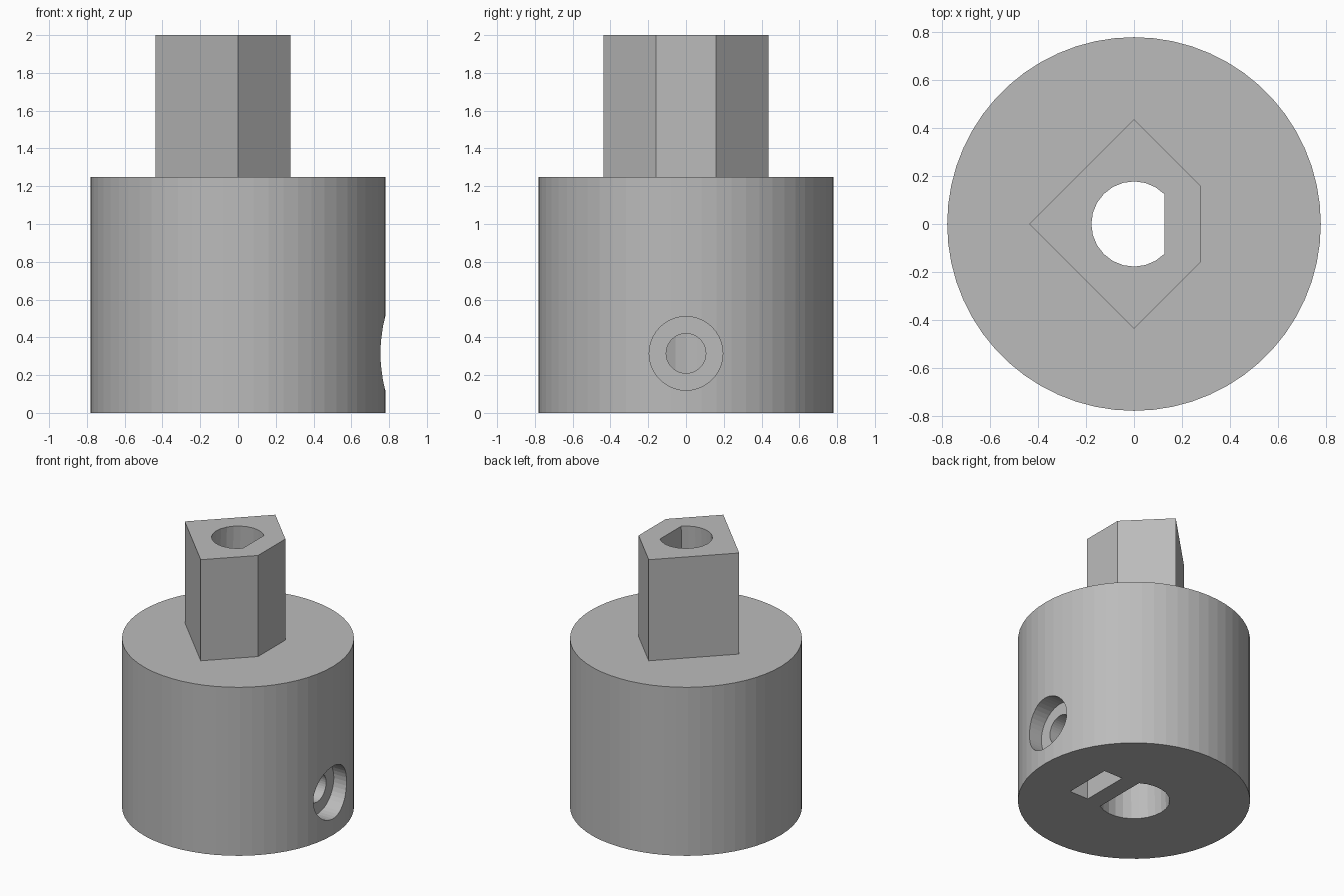
import bpy, bmesh, math

if "Cube" in bpy.data.objects:
    bpy.data.objects.remove(bpy.data.objects["Cube"])

grey = bpy.data.materials.new("light_grey")
grey.diffuse_color = (0.50, 0.50, 0.50, 1)
grey.use_nodes = True
grey.node_tree.nodes["Principled BSDF"].inputs["Base Color"].default_value = grey.diffuse_color


def loft(name, rings):
    """Closed solid through stacked rings of equal point count."""
    bm = bmesh.new()
    loops = [[bm.verts.new(p) for p in ring] for ring in rings]
    n = len(loops[0])
    bm.faces.new(loops[0])
    bm.faces.new(loops[-1])
    for a, b in zip(loops, loops[1:]):
        for i in range(n):
            j = (i + 1) % n
            bm.faces.new((a[i], a[j], b[j], b[i]))
    bmesh.ops.recalc_face_normals(bm, faces=bm.faces)
    mesh = bpy.data.meshes.new(name)
    bm.to_mesh(mesh)
    bm.free()
    mesh.materials.append(grey)
    obj = bpy.data.objects.new(name, mesh)
    bpy.context.collection.objects.link(obj)
    return obj


def circle(r, n):
    return [(r * math.cos(2 * math.pi * i / n), r * math.sin(2 * math.pi * i / n))
            for i in range(n)]


def prism_z(name, outline, z0, z1):
    return loft(name, [[(x, y, z) for x, y in outline] for z in (z0, z1)])


def rod_x(name, r, x0, x1, z, n=40):
    return loft(name, [[(x, a, z + b) for a, b in circle(r, n)] for x in (x0, x1)])


def d_ring(r, z, flat=0.127, n=18):
    """Round ring with one side cut flat."""
    a0 = math.acos(flat / r)
    steps = [a0 + (2 * math.pi - 2 * a0) * i / n for i in range(n + 1)]
    return [(r * math.cos(a), r * math.sin(a), z) for a in steps]


def combine(target, other, operation):
    mod = target.modifiers.new(operation.lower(), "BOOLEAN")
    mod.object, mod.operation, mod.solver = other, operation, "EXACT"
    bpy.context.view_layer.objects.active = target
    bpy.ops.object.modifier_apply(modifier=mod.name)
    bpy.data.objects.remove(other)


# Round body with the clipped square drive stem
coupler = prism_z("shaft_coupler", circle(0.78, 60), 0, 1.25)
stem = prism_z("stem", [(-0.437, 0), (0, -0.437), (0.277, -0.16),
                        (0.277, 0.16), (0, 0.437)], 1.1, 2.0)
combine(coupler, stem, "UNION")

# Tapered D-shaped shaft bore, all the way through
bore = loft("shaft_bore", [d_ring(0.242, -0.05), d_ring(0.24, 0),
                           d_ring(0.178, 2.0), d_ring(0.176, 2.05)])
combine(coupler, bore, "DIFFERENCE")

# Nut slot, set screw hole and its counterbore
slot = prism_z("nut_slot", [(0.255, -0.18), (0.41, -0.18), (0.41, 0.18),
                            (0.255, 0.18)], -0.05, 0.5)
combine(coupler, slot, "DIFFERENCE")
combine(coupler, rod_x("screw_hole", 0.105, 0.0, 0.9, 0.315), "DIFFERENCE")
combine(coupler, rod_x("counterbore", 0.195, 0.65, 0.9, 0.315), "DIFFERENCE")
